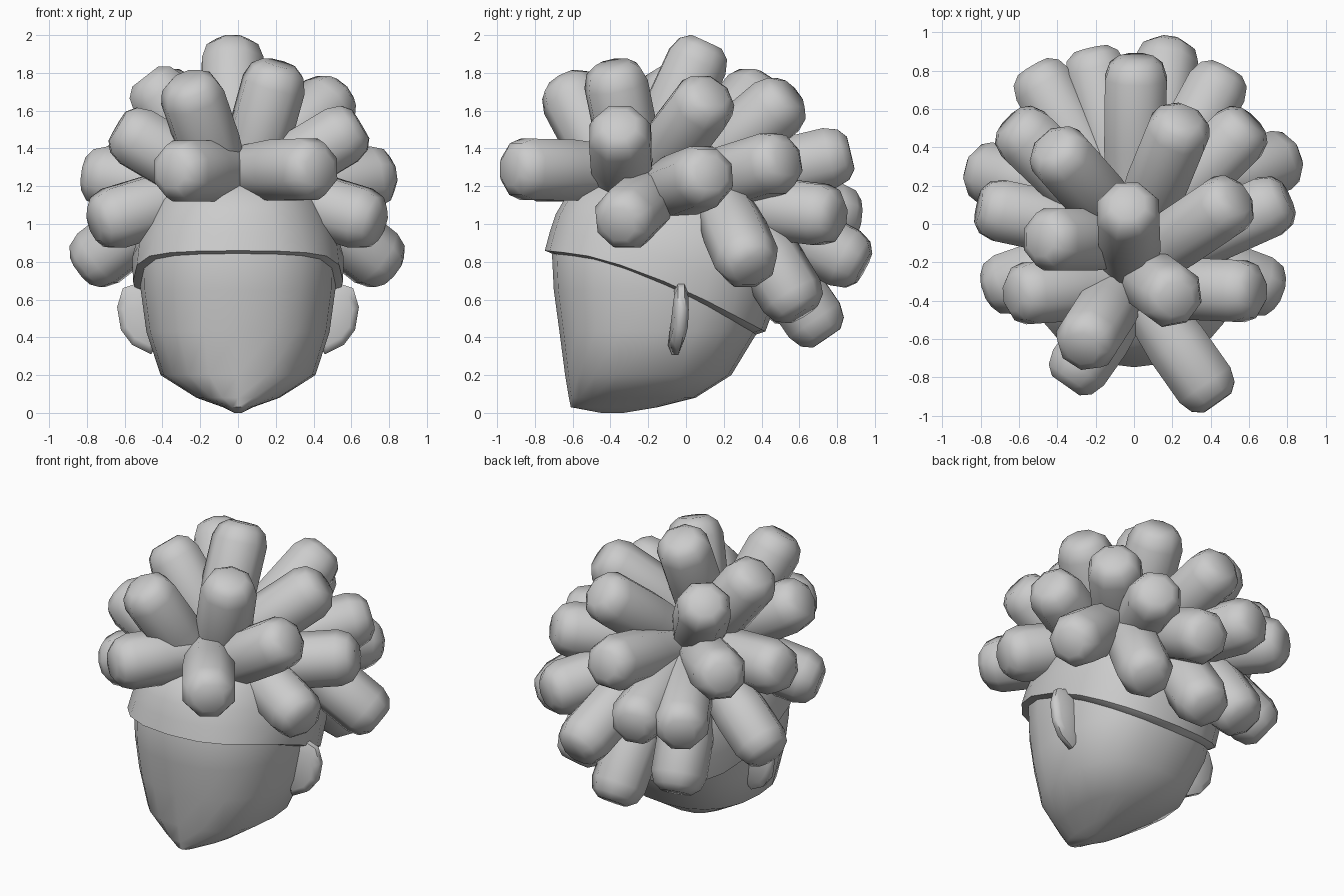
import bpy, bmesh, math
from mathutils import Vector

if "Cube" in bpy.data.objects:
    bpy.data.objects.remove(bpy.data.objects["Cube"])

def interp(tab, x):
    if x <= tab[0][0]:
        return tab[0][1:]
    for p, q in zip(tab, tab[1:]):
        if x <= q[0]:
            t = (x - p[0]) / (q[0] - p[0])
            return [a + (b - a) * t for a, b in zip(p[1:], q[1:])]
    return tab[-1][1:]

def loft(name, rings, angle=70):
    """Skin a list of equal rings, cap both ends."""
    bm = bmesh.new()
    vs = [[bm.verts.new(p) for p in r] for r in rings]
    n = len(vs[0])
    for a, b in zip(vs, vs[1:]):
        for i in range(n):
            j = (i + 1) % n
            bm.faces.new((a[i], a[j], b[j], b[i]))
    bm.faces.new(vs[0][::-1])
    bm.faces.new(vs[-1])
    bmesh.ops.recalc_face_normals(bm, faces=bm.faces)
    me = bpy.data.meshes.new(name)
    bm.to_mesh(me)
    bm.free()
    ob = bpy.data.objects.new(name, me)
    bpy.context.collection.objects.link(ob)
    bpy.ops.object.select_all(action='DESELECT')
    ob.select_set(True)
    bpy.context.view_layer.objects.active = ob
    bpy.ops.object.shade_smooth_by_angle(angle=math.radians(angle))
    return ob

# head sections: z, half width, front y, back y
HEAD = [(0.0, .02, -.45, -.33), (.03, .08, -.61, -.15), (.08, .22, -.62, .05),
        (.2, .41, -.64, .24), (.43, .485, -.67, .38), (.65, .515, -.70, .46),
        (.85, .52, -.71, .50), (1.0, .47, -.67, .50), (1.13, .40, -.62, .44),
        (1.25, .29, -.44, .32), (1.34, .03, -.12, -.06)]
N = 20

def surf(i, z, off=0.0):
    w, f, b = interp(HEAD, z)
    a = 2 * math.pi * i / N
    e = lambda v: math.copysign(abs(v) ** 0.84, v)
    return Vector(((w + off) * e(math.cos(a)),
                   (f + b) / 2 + ((b - f) / 2 + off) * e(math.sin(a)), z))

loft("head", [[surf(i, r[0]) for i in range(N)] for r in HEAD], 60)

# hair cap with a sloping hairline
LINE = [(-.75, .86), (-.55, .84), (-.3, .77), (0, .65), (.25, .52), (.42, .43)]

def hairline(i):
    z = .7
    for _ in range(8):
        z = (z + interp(LINE, surf(i, z, .04).y)[0]) / 2
    return z

low = [hairline(i) for i in range(N)]
cap = [[surf(i, low[i] - .02, -.01) for i in range(N)]]
for t in (0, .2, .4, .6, .75, .88, 1):
    cap.append([surf(i, low[i] + (1.34 - low[i]) * t, .04) for i in range(N)])
loft("hair_cap", cap, 40)

# ears
for s, side in ((1, "right"), (-1, "left")):
    outline = [(.38, .58), (.42, .66), (.52, .69), (.61, .66), (.64, .56),
               (.62, .44), (.56, .36), (.46, .31), (.40, .40)]
    cx, cz = .5, .5
    rings = []
    for k, dy in ((.75, -.04), (1, -.02), (1, .015), (.75, .035)):
        rings.append([(s * (cx + (x - cx) * k),
                       -.02 + dy - .8 * (z - .52) ** 2 * (1 if z < .5 else .2),
                       cz + (z - cz) * k) for x, z in outline])
    loft("ear_" + side, rings, 60)

# hair tufts radiating from the crown: tip centres
TIPS = [(-.03, .06, 1.86), (.37, -.84, 1.29), (-.29, -.75, 1.28),
        (-.24, -.60, 1.67), (.19, -.37, 1.74), (.55, -.35, 1.47),
        (.65, -.32, 1.03), (.47, .09, 1.63), (.70, .09, 1.25),
        (.23, .48, 1.62), (.54, .46, 1.32), (.01, .76, 1.35),
        (.43, .71, 1.05), (.17, .84, .82), (.73, .32, .82),
        (.38, .56, .62), (.03, .68, .49), (-.34, .56, .61),
        (-.74, .26, .82), (-.70, .07, 1.25), (-.57, .46, 1.32),
        (-.47, .72, 1.05), (-.20, .80, 1.05), (-.66, -.31, 1.03),
        (-.54, -.36, 1.46), (-.42, -.08, 1.69), (-.38, .35, 1.67)]
CROWN = Vector((0, -.08, 1.15))
# roots that differ from the crown, by tuft index
ROOTS = {0: (-.02, -.22, 1.25), 3: (-.08, -.35, 1.2), 4: (.04, -.26, 1.2),
         5: (.10, -.33, 1.2), 24: (-.10, -.33, 1.2), 7: (.04, -.2, 1.25),
         8: (.12, -.17, 1.15), 6: (.2, -.15, 1.17), 23: (-.2, -.15, 1.17),
         14: (.38, .20, 1.1), 18: (-.38, .17, 1.1), 13: (.1, .35, 1.08)}
for k, tip in enumerate(TIPS):
    tip = Vector(tip)
    base = CROWN.lerp(tip, .15)
    if k in ROOTS:
        base = Vector(ROOTS[k])
    elif tip.y < -.7:                     # forelocks lie level
        base = Vector((tip.x * .2, -.42, 1.28))
    elif tip.z < .7:                      # nape locks hang down
        base = Vector((tip.x * .8, .33, 1.0))
    d = (tip - base).normalized()
    u = d.cross(Vector((0, 0, 1)))
    u = u.normalized() if u.length > .3 else Vector((1, 0, 0))
    v = d.cross(u).normalized()
    L = (tip - base).length
    prof = [(0, .15), (L * .5, .175), (L, .175), (L + .075, .148), (L + .115, .095)]
    rings = []
    for h, r in prof:
        rings.append([base + d * h + (u * math.cos(a) + v * math.sin(a)) * r
                      for a in [math.pi * (j + .5) / 4 for j in range(8)]])
    loft("hair_tuft_%02d" % (k + 1), rings)
